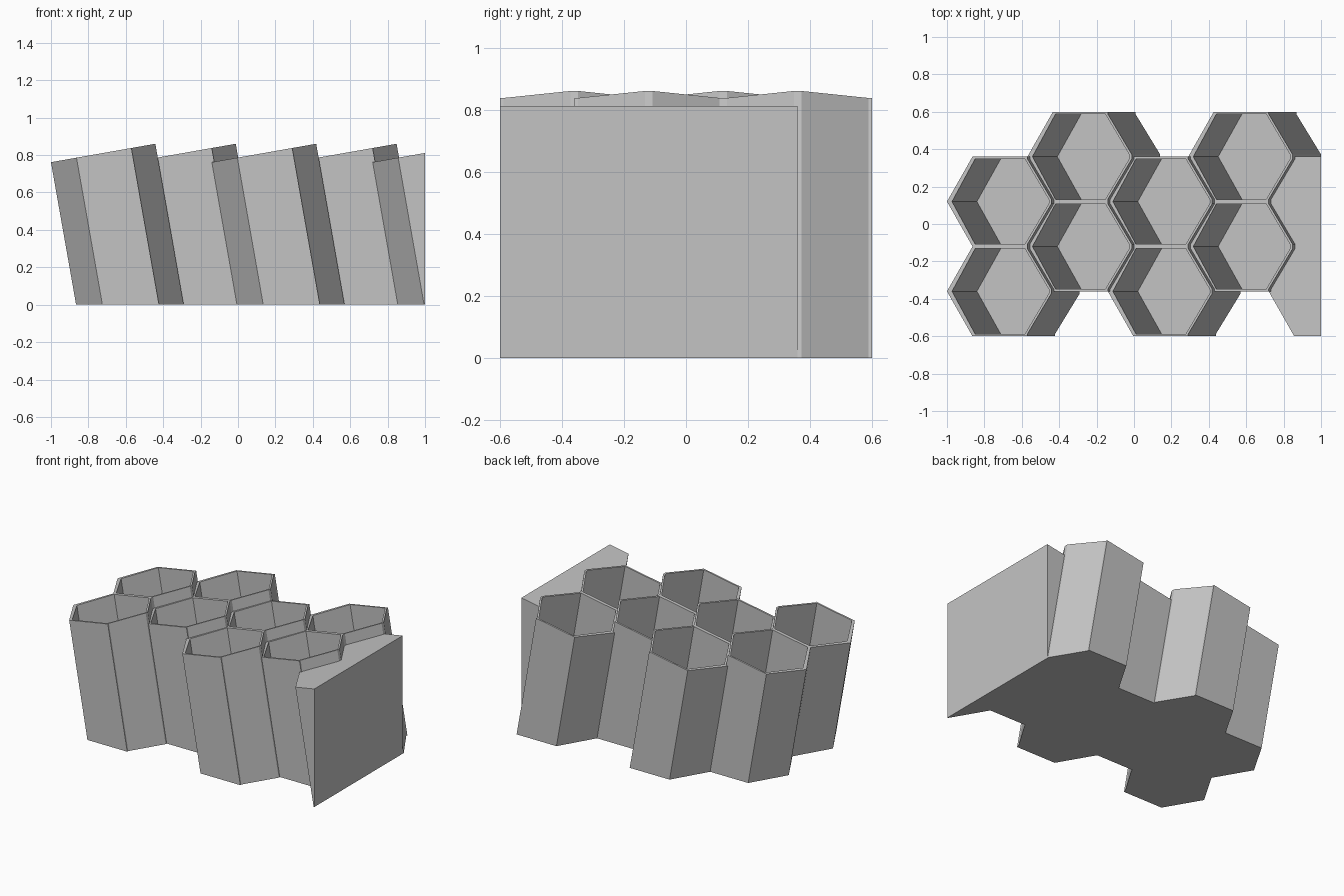
import bpy
import bmesh
import math

cube = bpy.data.objects.get("Cube")
if cube:
    bpy.data.objects.remove(cube, do_unlink=True)

LEAN = math.tan(math.radians(10))   # tubes lean towards -x
LOW = 0.762                         # height of the lowest rim point
STEP = 0.43                         # distance between columns
FLOOR = 0.012

grey = bpy.data.materials.new("plain_grey")
grey.use_nodes = True
grey.diffuse_color = (0.55, 0.55, 0.55, 1)
grey.node_tree.nodes["Principled BSDF"].inputs["Base Color"].default_value = grey.diffuse_color


def mirrored(tip, half):
    """Closed outline: left tip, upper half, then the same half mirrored in y."""
    return [tip] + half + [(x, -y) for x, y in reversed(half)]


def loops(bm, outline, left, cy, base):
    """Rim loop on the slanted cut, and its leaning projection at height base."""
    rim, foot = [], []
    for u, y in outline:
        z = LOW + LEAN * u
        x = left + u
        rim.append(bm.verts.new((x, cy + y, z)))
        foot.append(bm.verts.new((min(1, x + LEAN * (z - base)), cy + y, base)))
    return rim, foot


def bridge(bm, a, b):
    for i in range(len(a)):
        j = (i + 1) % len(a)
        bm.faces.new((a[i], a[j], b[j], b[i]))


def finish(bm, name):
    bmesh.ops.recalc_face_normals(bm, faces=bm.faces)
    mesh = bpy.data.meshes.new(name)
    bm.to_mesh(mesh)
    bm.free()
    mesh.materials.append(grey)
    bpy.context.collection.objects.link(bpy.data.objects.new(name, mesh))


# Tube outlines, with a small step where the right flanks meet the flat walls
OUTER = mirrored((0, 0), [(0.1365, 0.24), (0.43, 0.24), (0.43, 0.228), (0.558, 0.012)])
INNER = mirrored((0.027, 0), [(0.1505, 0.228), (0.4165, 0.228), (0.4195, 0.223), (0.547, 0.007)])


def tube(name, left, cy):
    bm = bmesh.new()
    rim, foot = loops(bm, OUTER, left, cy, 0)
    inner_rim, inner_foot = loops(bm, INNER, left, cy, FLOOR)
    bridge(bm, rim, foot)
    bridge(bm, rim, inner_rim)
    bridge(bm, inner_rim, inner_foot)
    bm.faces.new(foot)
    bm.faces.new(inner_foot)
    finish(bm, name)


# Four staggered columns of two leaning hexagonal tubes
for col in range(4):
    for row in range(2):
        cy = -0.36 + 0.48 * row + 0.24 * (col % 2)
        tube(f"hex_tube_{col + 1}_{row + 1}", -1 + STEP * col, cy)

# Solid end block with a zigzag left side and an upright flat right side
left = -1 + STEP * 4
zigzag = [(0.1365 * ((i + 1) % 2), -0.6 + 0.24 * i) for i in range(5)]
block = [(1 - left, -0.6)] + zigzag + [(1 - left, 0.36)]
bm = bmesh.new()
rim, foot = loops(bm, block, left, 0, 0)
bridge(bm, rim, foot)
bm.faces.new(rim)
bm.faces.new(foot)
finish(bm, "end_block")
